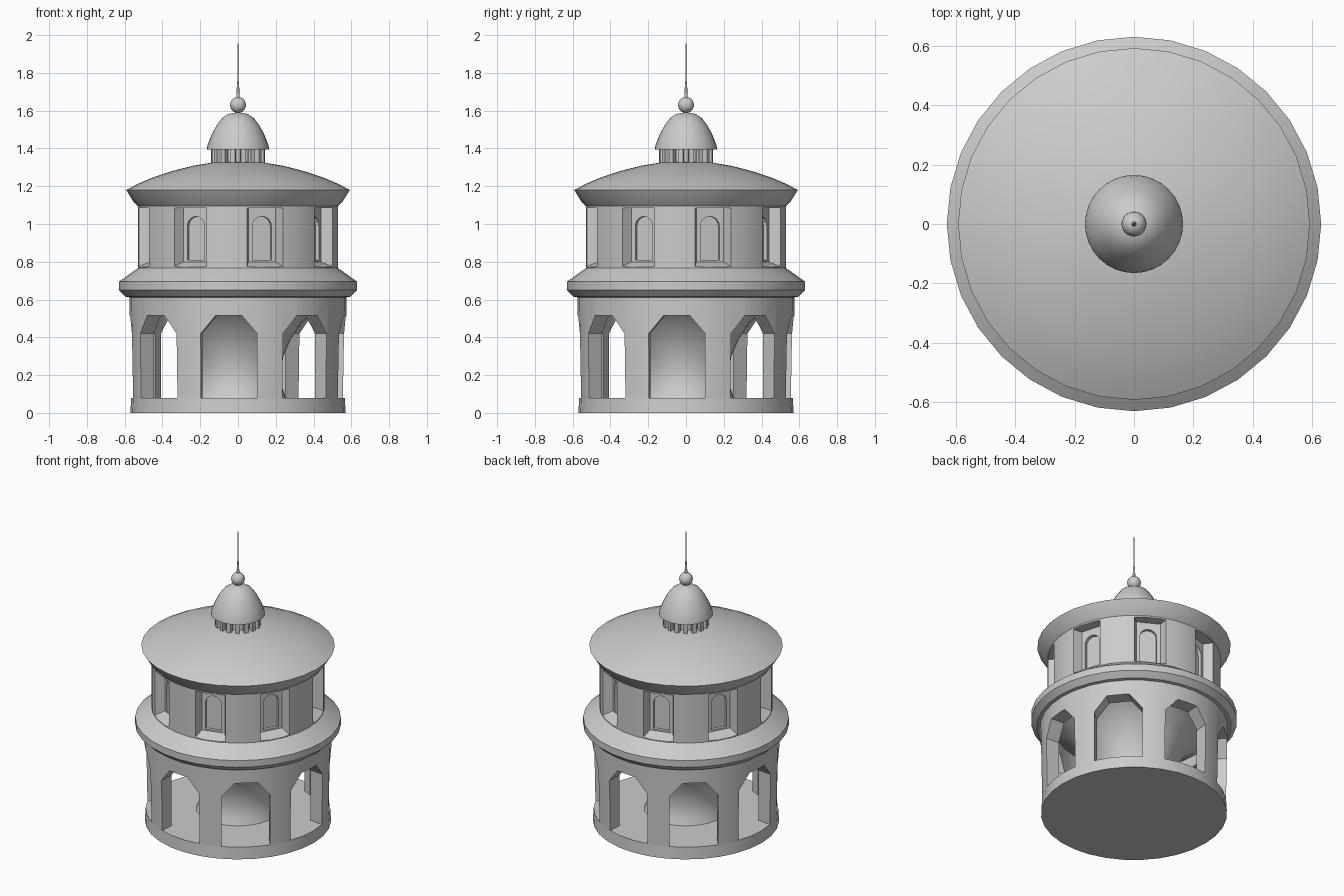
import bpy
import bmesh
from math import sin, cos, pi, radians

cube = bpy.data.objects.get("Cube")
if cube:
    bpy.data.objects.remove(cube, do_unlink=True)

SIDES = 32
BAYS = 8

stone = bpy.data.materials.new("grey_stone")
stone.use_nodes = True
stone.diffuse_color = (0.6, 0.6, 0.6, 1)
stone.node_tree.nodes["Principled BSDF"].inputs["Base Color"].default_value = (0.6, 0.6, 0.6, 1)


def finish(name, bm):
    bmesh.ops.recalc_face_normals(bm, faces=bm.faces[:])
    mesh = bpy.data.meshes.new(name)
    bm.to_mesh(mesh)
    bm.free()
    obj = bpy.data.objects.new(name, mesh)
    bpy.context.collection.objects.link(obj)
    mesh.materials.append(stone)
    return obj


def activate(obj):
    bpy.ops.object.select_all(action='DESELECT')
    obj.select_set(True)
    bpy.context.view_layer.objects.active = obj


def smooth(obj, angle=35):
    activate(obj)
    bpy.ops.object.shade_smooth_by_angle(angle=radians(angle))


def lathe(name, profile, sides=SIDES, closed=False, angle=35):
    """Spin a (radius, height) profile about z; closed joins its two ends."""
    bm = bmesh.new()
    pts = list(profile) + ([profile[0]] if closed else [])
    verts = [bm.verts.new((r, 0, z)) for r, z in pts]
    edges = [bm.edges.new(pair) for pair in zip(verts, verts[1:])]
    bmesh.ops.spin(bm, geom=verts + edges, cent=(0, 0, 0), axis=(0, 0, 1),
                   angle=2 * pi, steps=sides, use_merge=True)
    bmesh.ops.remove_doubles(bm, verts=bm.verts[:], dist=0.0004)
    obj = finish(name, bm)
    smooth(obj, angle)
    return obj


def place(angle, r, t, z):
    """Point at radius r and sideways offset t, turned from the front."""
    return (r * sin(angle) + t * cos(angle), -r * cos(angle) + t * sin(angle), z)


def ring_of_cutters(start, inner, outer, r_in, r_out):
    """Lofted solids repeated around the axis; inner and outer are (t, z) outlines."""
    bm = bmesh.new()
    for i in range(BAYS):
        a = radians(start) + i * 2 * pi / BAYS
        near = [bm.verts.new(place(a, r_in, t, z)) for t, z in inner]
        far = [bm.verts.new(place(a, r_out, t, z)) for t, z in outer]
        bm.faces.new(near)
        bm.faces.new(far)
        n = len(near)
        for k in range(n):
            j = (k + 1) % n
            bm.faces.new((near[k], near[j], far[j], far[k]))
    return finish("cutter", bm)


def cut(obj, cutter):
    mod = obj.modifiers.new("openings", 'BOOLEAN')
    mod.operation = 'DIFFERENCE'
    mod.solver = 'EXACT'
    mod.object = cutter
    activate(obj)
    bpy.ops.object.modifier_apply(modifier=mod.name)
    bpy.data.objects.remove(cutter, do_unlink=True)


def rect(w, bottom, top):
    return [(-w, bottom), (w, bottom), (w, top), (-w, top)]


# Floor slab and flared central core
lathe("floor_slab", [(0, 0), (0.57, 0), (0.565, 0.08), (0, 0.08)])
lathe("central_core", [(0, 0.07), (0.26, 0.07), (0.235, 0.13), (0.225, 0.2), (0.24, 0.3),
                       (0.28, 0.39), (0.34, 0.48), (0.42, 0.55), (0.5, 0.6), (0, 0.6)])

# Lower arcade with chamfered openings
arcade = lathe("lower_arcade", [(0.48, 0.07), (0.565, 0.07), (0.575, 0.62), (0.48, 0.62)], closed=True)
opening = [(-0.15, 0.08), (0.15, 0.08), (0.15, 0.42), (0.07, 0.515), (-0.07, 0.515), (-0.15, 0.42)]
cut(arcade, ring_of_cutters(-5, opening, opening, 0.42, 0.75))
smooth(arcade)

# Skirt roof between storeys
lathe("skirt_roof", [(0, 0.6), (0.5, 0.6), (0.595, 0.615), (0.63, 0.65), (0.63, 0.695),
                     (0.575, 0.735), (0.525, 0.77), (0, 0.77)])

# Upper storey with splayed niches and arched blind windows
drum = lathe("upper_drum", [(0, 0.73), (0.53, 0.73), (0.53, 1.1), (0, 1.1)])
cut(drum, ring_of_cutters(16, rect(0.075, 0.8, 1.085), rect(0.13, 0.74, 1.085), 0.46, 0.6))
arch = [(-0.052, 0.81), (0.052, 0.81)]
arch += [(0.052 * cos(k * pi / 8), 0.99 + 0.05 * sin(k * pi / 8)) for k in range(9)]
cut(drum, ring_of_cutters(16, arch, arch, 0.44, 0.5))
smooth(drum)

# Main domed roof with an undercut eave
lathe("main_roof", [(0, 1.085), (0.52, 1.085), (0.555, 1.12), (0.592, 1.18), (0.53, 1.213),
                    (0.45, 1.247), (0.35, 1.28), (0.24, 1.308), (0.14, 1.325), (0, 1.335)])

# Lantern: core, ring of posts and bell-shaped cap
lathe("lantern_core", [(0, 1.31), (0.1, 1.31), (0.1, 1.41), (0, 1.41)])
bm = bmesh.new()
for i in range(16):
    a = (i + 0.5) * pi / 8
    ends = [[bm.verts.new(place(a, r, t, z)) for r, t in
             ((0.115, -0.013), (0.142, -0.013), (0.142, 0.013), (0.115, 0.013))]
            for z in (1.3, 1.41)]
    for loop in ends:
        bm.faces.new(loop)
    for k in range(4):
        j = (k + 1) % 4
        bm.faces.new((ends[0][k], ends[0][j], ends[1][j], ends[1][k]))
finish("lantern_posts", bm)
lathe("lantern_cap", [(0, 1.395), (0.165, 1.395), (0.162, 1.415), (0.143, 1.465), (0.115, 1.52),
                      (0.085, 1.56), (0.05, 1.583), (0, 1.592)])

# Finial ball and needle
ball = [(0.042 * sin(k * pi / 12), 1.63 - 0.042 * cos(k * pi / 12)) for k in range(13)]
lathe("finial_ball", ball, sides=24)
lathe("finial_needle", [(0, 1.66), (0.009, 1.66), (0.006, 1.74), (0.004, 1.75), (0.003, 1.9), (0, 2.0)],
      sides=8, angle=50)
